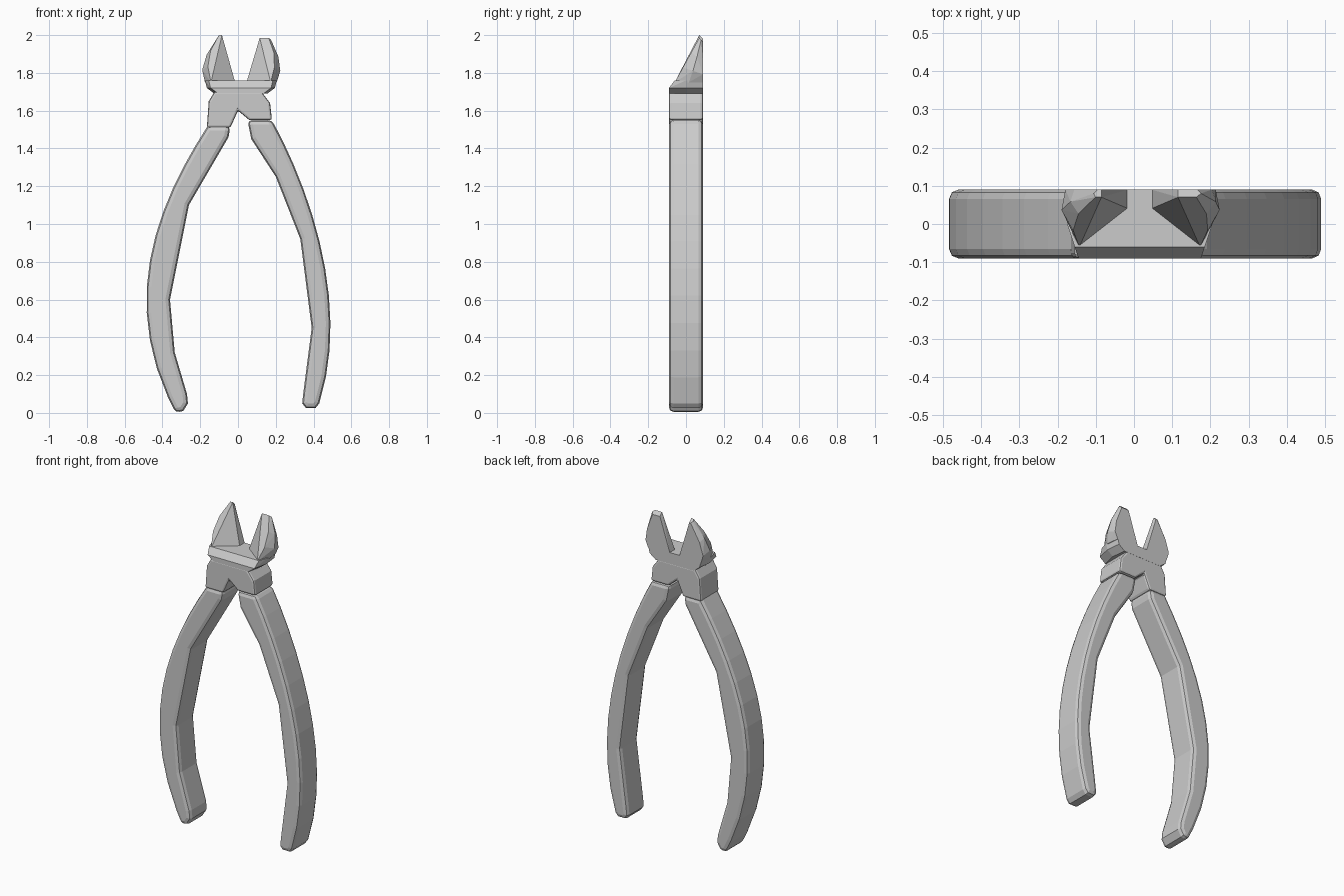
import bpy, bmesh, math
from mathutils import Vector
from mathutils.geometry import interpolate_bezier

HALF_DEPTH = .09
JAW_CENTRE = .015

cube = bpy.data.objects.get("Cube")
if cube:
    bpy.data.objects.remove(cube, do_unlink=True)

grey = (.6, .6, .6, 1)
steel = bpy.data.materials.new("light grey")
steel.use_nodes = True
steel.diffuse_color = grey
steel.node_tree.nodes["Principled BSDF"].inputs["Base Color"].default_value = grey


def finish(name, bm):
    bmesh.ops.recalc_face_normals(bm, faces=bm.faces)
    mesh = bpy.data.meshes.new(name)
    bm.to_mesh(mesh)
    bm.free()
    mesh.materials.append(steel)
    part = bpy.data.objects.new(name, mesh)
    bpy.context.collection.objects.link(part)
    return part


def slab(name, outline, chamfer):
    """Extrude a front outline through the thickness and soften its rims."""
    bm = bmesh.new()
    face = bm.faces.new([bm.verts.new((x, -HALF_DEPTH, z)) for x, z in outline])
    extruded = bmesh.ops.extrude_face_region(bm, geom=[face])
    moved = [v for v in extruded["geom"] if isinstance(v, bmesh.types.BMVert)]
    bmesh.ops.translate(bm, verts=moved, vec=(0, HALF_DEPTH * 2, 0))
    modifier = finish(name, bm).modifiers.new("Chamfer", 'BEVEL')
    modifier.width = chamfer
    modifier.segments = 2
    modifier.limit_method = 'ANGLE'
    modifier.angle_limit = math.radians(60)


def handle(name, outer_controls, inner_outline):
    """Smoothly bowed outer edge, straight facets along the inner edge."""
    controls = [Vector((x, z, 0)) for x, z in outer_controls]
    outer = [point.xy for point in interpolate_bezier(*controls, 12)]
    slab(name, outer + inner_outline, .024)


def hull(name, points):
    """Faceted convex solid around a few corner points."""
    bm = bmesh.new()
    for point in points:
        bm.verts.new(point)
    result = bmesh.ops.convex_hull(bm, input=bm.verts)
    inside = {v for v in result["geom_interior"] if isinstance(v, bmesh.types.BMVert)}
    bmesh.ops.delete(bm, geom=list(inside), context='VERTS')
    finish(name, bm)


def jaw(name, side, height, taper):
    """Stack of cross-sections narrowing towards the back of the tip."""
    points = []
    for step in range(4):
        t = step / 3
        z = 1.75 + height * t
        inner = .03 + .07 * t
        outer = .19 + .1 * t - taper * t * t
        front = -.06 + .13 * t
        blade = front + .1 * (1 - t)
        shoulder = inner + (outer - inner) * .8
        section = [(inner, HALF_DEPTH), (inner, blade), (shoulder, front),
                   (outer, (front + HALF_DEPTH) / 2), (outer - .01, HALF_DEPTH)]
        # The rounded tip drops towards its back face
        for x, y in section:
            drop = t * max(0, y - front)
            points.append((JAW_CENTRE + side * x, y, z - drop))
    hull(name, points)


# Bowed handles
handle("right_handle",
       [(-.16, 1.52), (-.4, 1.15), (-.63, .65), (-.37, .08)],
       [(-.33, 0), (-.29, .01), (-.265, .05), (-.27, .1), (-.335, .32),
        (-.36, .6), (-.26, 1.1), (-.05, 1.46), (-.04, 1.52)])
handle("left_handle",
       [(.18, 1.55), (.4, 1.15), (.59, .55), (.43, .05)],
       [(.41, .025), (.36, .025), (.34, .05), (.345, .1), (.39, .45),
        (.33, .92), (.2, 1.25), (.07, 1.45), (.05, 1.55)])

# Pivot block joining the handles
slab("pivot_block",
     [(-.165, 1.51), (-.155, 1.65), (-.125, 1.7), (.125, 1.7), (.17, 1.64),
      (.18, 1.55), (.06, 1.55), (0, 1.6), (-.04, 1.51)], .012)

# Jaw base with a sloped front lip
base_points = []
for z, half_width, front in [(1.69, .12, -.09), (1.72, .16, -.09), (1.76, .17, -.06)]:
    for side in (-1, 1):
        for widen, y in [(0, front), (.02, 0), (.01, HALF_DEPTH)]:
            base_points.append((JAW_CENTRE + side * (half_width + widen), y, z))
hull("jaw_base", base_points)

# Cutting jaws with a slanted inner face
jaw("right_jaw", side=-1, height=.25, taper=.17)
jaw("left_jaw", side=1, height=.235, taper=.13)
